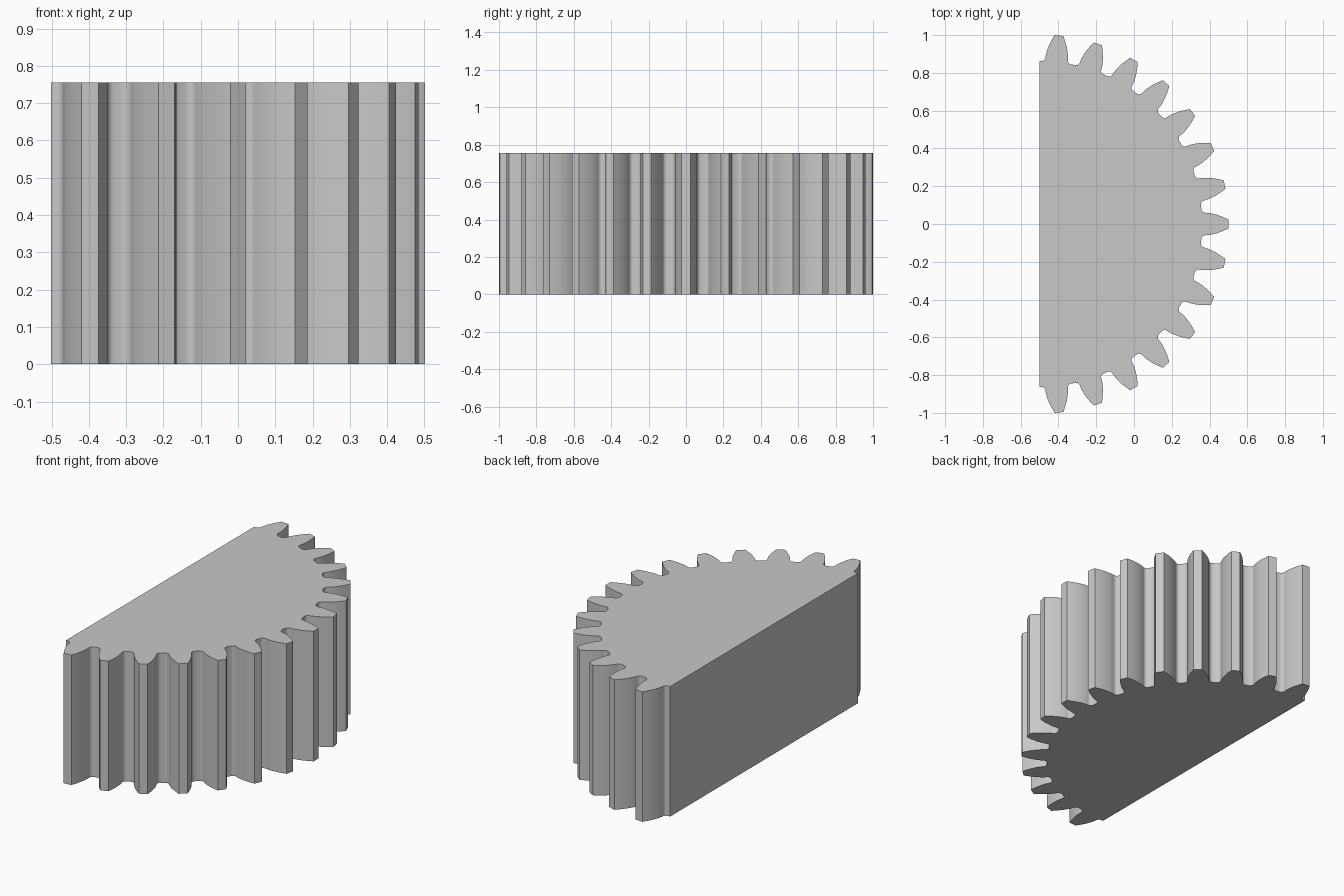
import bpy, bmesh, math

if "Cube" in bpy.data.objects:
    bpy.data.objects.remove(bpy.data.objects["Cube"])

TEETH = 30                       # full-circle count; half of them are kept
TIP_R = 1.0032
MODULE = TIP_R / (TEETH / 2 + 1)
PITCH_R = MODULE * TEETH / 2
ROOT_R = PITCH_R - 1.25 * MODULE
PRESSURE = math.radians(20)
BASE_R = PITCH_R * math.cos(PRESSURE)
HEIGHT = 0.755
CENTRE_X = -0.5016
STEP = 2 * math.pi / TEETH


def inv(a):
    return math.tan(a) - a


def half_angle(r):
    """Half the angular thickness of an involute tooth at radius r."""
    a = math.acos(min(1, BASE_R / r))
    return math.pi / (2 * TEETH) + inv(PRESSURE) - inv(a)


def tooth_side():
    """(radius, angle from tooth centre) from the root up to the tip."""
    pts = []
    fillet = BASE_R - ROOT_R
    base_angle = half_angle(BASE_R)
    for i in range(6):           # root fillet, a quarter round
        t = math.pi / 2 * i / 5
        pts.append((BASE_R - fillet * math.cos(t),
                    base_angle + fillet * (1 - math.sin(t)) / BASE_R))
    for i in range(1, 9):        # involute flank
        r = BASE_R + (TIP_R - BASE_R) * (i / 8) ** 1.4
        pts.append((r, half_angle(r)))
    return pts


# Outline: from the lower end of the flat back round to the upper end
side = tooth_side()
polar = [(ROOT_R, -math.pi / 2)]
for k in range(-7, 8):
    mid = k * STEP
    polar += [(r, mid - a) for r, a in side]
    polar.append((TIP_R, mid))
    polar += [(r, mid + a) for r, a in reversed(side)]
polar.append((ROOT_R, math.pi / 2))

# Half gear: outline extruded straight up
bm = bmesh.new()
verts = [bm.verts.new((CENTRE_X + r * math.cos(a), r * math.sin(a), 0))
         for r, a in polar]
face = bm.faces.new(verts)
top = bmesh.ops.extrude_face_region(bm, geom=[face])["geom"]
bmesh.ops.translate(bm, vec=(0, 0, HEIGHT),
                    verts=[v for v in top if isinstance(v, bmesh.types.BMVert)])
bmesh.ops.recalc_face_normals(bm, faces=bm.faces)
mesh = bpy.data.meshes.new("half_gear")
bm.to_mesh(mesh)
bm.free()

gear = bpy.data.objects.new("half_gear", mesh)
bpy.context.collection.objects.link(gear)
grey = bpy.data.materials.new("light grey")
grey.diffuse_color = (0.58, 0.58, 0.58, 1)
grey.use_nodes = True
grey.node_tree.nodes["Principled BSDF"].inputs["Base Color"].default_value = grey.diffuse_color
mesh.materials.append(grey)

# Smooth flanks, crisp tips and rims
bpy.context.view_layer.objects.active = gear
gear.select_set(True)
bpy.ops.object.shade_smooth_by_angle(angle=math.radians(30))
